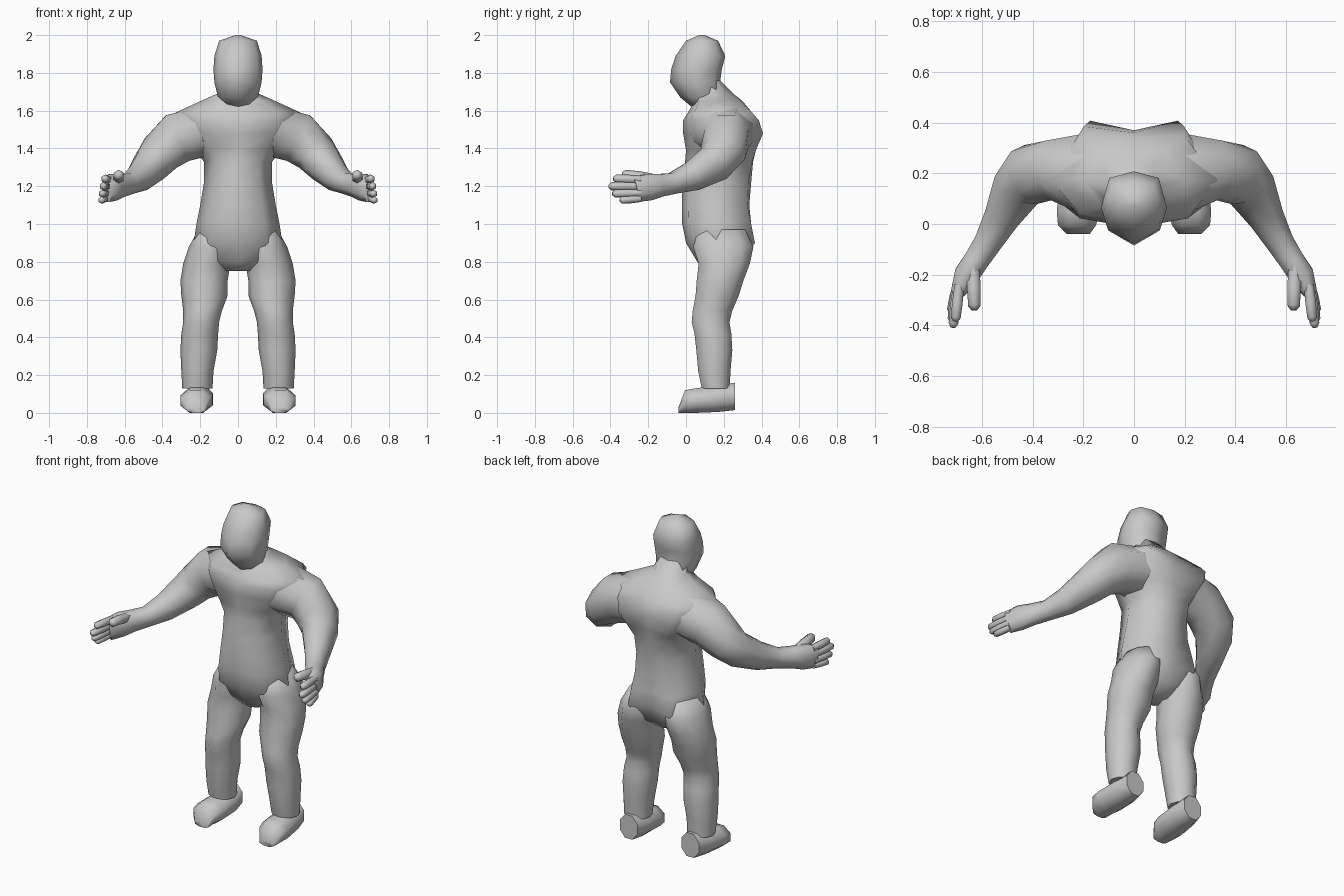
import bpy, bmesh, math
from mathutils import Vector

grey = bpy.data.materials.new("plain grey")
grey.diffuse_color = (0.58, 0.58, 0.58, 1)


def loft(name, rings, mirror=False, bm=None):
    """Skin a list of equal-length point rings, cap both ends."""
    own = bm is None
    bm = bm or bmesh.new()
    vs = [[bm.verts.new(p) for p in r] for r in rings]
    n = len(rings[0])
    for a, b in zip(vs, vs[1:]):
        for i in range(n):
            j = (i + 1) % n
            bm.faces.new((a[i], a[j], b[j], b[i]))
    bm.faces.new(vs[0])
    bm.faces.new(vs[-1])
    if own:
        finish(name, bm, mirror)


def finish(name, bm, mirror):
    bmesh.ops.recalc_face_normals(bm, faces=bm.faces)
    me = bpy.data.meshes.new(name)
    bm.to_mesh(me)
    bm.free()
    me.materials.append(grey)
    ob = bpy.data.objects.new(name, me)
    bpy.context.collection.objects.link(ob)
    bpy.ops.object.select_all(action='DESELECT')
    ob.select_set(True)
    bpy.context.view_layer.objects.active = ob
    bpy.ops.object.shade_smooth_by_angle(angle=math.radians(75))
    if mirror:
        ob.modifiers.new("mirror", 'MIRROR').use_mirror_merge = False
    return ob


def ring(c, u, v, n=8, half=False):
    """Polygon ring about c; half turns it so that its sides lie flat."""
    k = 1 / math.cos(math.pi / n) if half else 1
    off = 0.5 if half else 0
    return [Vector(c) + k * (Vector(u) * math.cos(t) + Vector(v) * math.sin(t))
            for t in ((i + off) * math.tau / n for i in range(n))]


def tube(name, path, n=8, mirror=False, bm=None):
    """Loft along a path of (x, y, z, half width, half height)."""
    pts = [Vector(p[:3]) for p in path]
    rings = []
    for i, p in enumerate(path):
        d = pts[min(i + 1, len(pts) - 1)] - pts[max(i - 1, 0)]
        side = d.cross(Vector((0, 0, 1))).normalized()
        up = side.cross(d).normalized()
        rings.append(ring(pts[i], side * p[3], up * p[4], n, True))
    loft(name, rings, mirror, bm)


# Torso: z, half width, front y, back y at spine, back y beside spine
def torso_ring(z, w, f, b, b2):
    d = b - f
    half = [(0.65 * w, f + 0.1 * d), (w, f + 0.5 * d), (0.6 * w, b2)]
    pts = [(0, f)] + half + [(0, b)] + [(-x, y) for x, y in reversed(half)]
    return [Vector((x, y, z)) for x, y in pts]


loft("torso", [torso_ring(*r) for r in [
    (0.75, 0.08, 0.10, 0.24, 0.23),
    (0.80, 0.17, 0.06, 0.29, 0.30),
    (0.90, 0.235, 0.00, 0.32, 0.365),
    (1.00, 0.22, -0.02, 0.33, 0.345),
    (1.10, 0.20, -0.022, 0.335, 0.325),
    (1.22, 0.18, -0.018, 0.345, 0.33),
    (1.33, 0.18, -0.005, 0.355, 0.35),
    (1.39, 0.23, 0.00, 0.36, 0.37),
    (1.48, 0.29, -0.015, 0.37, 0.408),
    (1.55, 0.33, -0.015, 0.36, 0.385),
    (1.59, 0.33, 0.01, 0.34, 0.35),
    (1.65, 0.20, 0.045, 0.30, 0.29),
    (1.69, 0.11, 0.05, 0.25, 0.22),
    (1.76, 0.09, 0.05, 0.18, 0.17)]])


# Head: z, half width, front y, back y, with a pointed face
def head_ring(z, w, f, b):
    m, d = f + 0.53 * (b - f), b - f
    half = [(0.8 * w, f + 0.22 * d), (w, m), (0.78 * w, b - 0.1 * d)]
    pts = [(0, f)] + half + [(0, b)] + [(-x, y) for x, y in reversed(half)]
    return [Vector((x, y, z)) for x, y in pts]


loft("head", [head_ring(*r) for r in [
    (1.62, 0.06, 0.03, 0.15), (1.67, 0.105, -0.03, 0.19),
    (1.75, 0.125, -0.085, 0.18), (1.82, 0.13, -0.078, 0.19),
    (1.89, 0.125, -0.055, 0.208), (1.97, 0.10, 0.0, 0.17),
    (2.00, 0.015, 0.07, 0.10)]])

# Legs: z, inner x, outer x, front y, back y
loft("legs", [ring(((a + b) / 2, (f + k) / 2, z), ((b - a) / 2, 0, 0),
                   (0, (k - f) / 2, 0), 10)
              for z, a, b, f, k in [
    (0.97, 0.05, 0.21, 0.06, 0.32), (0.88, 0.03, 0.26, 0.03, 0.365),
    (0.79, 0.04, 0.29, 0.06, 0.345), (0.70, 0.055, 0.305, 0.05, 0.31),
    (0.62, 0.055, 0.30, 0.045, 0.285), (0.54, 0.085, 0.29, 0.03, 0.25),
    (0.48, 0.10, 0.29, 0.025, 0.235), (0.42, 0.105, 0.30, 0.04, 0.245),
    (0.33, 0.11, 0.305, 0.05, 0.25), (0.22, 0.13, 0.30, 0.06, 0.24),
    (0.13, 0.135, 0.295, 0.08, 0.235)]], mirror=True)

# Feet: y, centre x, half width, bottom z, top z
loft("feet", [ring((x, y, (lo + hi) / 2), (w, 0, 0), (0, 0, (hi - lo) / 2), 8, True)
              for y, x, w, lo, hi in [
    (0.26, 0.21, 0.06, 0.015, 0.16), (0.17, 0.212, 0.08, 0.005, 0.145),
    (0.05, 0.22, 0.085, 0.0, 0.13), (-0.005, 0.225, 0.075, 0.0, 0.12),
    (-0.04, 0.22, 0.045, 0.0, 0.03)]], mirror=True)

# Arms running from inside the chest to the palm
tube("arms", [
    (0.18, 0.20, 1.49, 0.16, 0.13), (0.32, 0.215, 1.455, 0.115, 0.135),
    (0.41, 0.195, 1.375, 0.115, 0.105), (0.455, 0.15, 1.32, 0.10, 0.095),
    (0.52, 0.03, 1.25, 0.07, 0.075), (0.575, -0.07, 1.215, 0.055, 0.055),
    (0.62, -0.14, 1.205, 0.05, 0.06), (0.66, -0.20, 1.195, 0.05, 0.07),
    (0.695, -0.27, 1.18, 0.028, 0.065)], 8, True)

# Fingers and thumbs: base point, tip point, thickness
bm = bmesh.new()
for base, tip, r in [
        ((0.69, -0.24, 1.235), (0.705, -0.385, 1.24), 0.021),
        ((0.695, -0.24, 1.20), (0.715, -0.41, 1.20), 0.021),
        ((0.70, -0.24, 1.165), (0.72, -0.39, 1.16), 0.020),
        ((0.70, -0.24, 1.135), (0.725, -0.35, 1.125), 0.018),
        ((0.635, -0.16, 1.235), (0.63, -0.34, 1.262), 0.027)]:
    a, b = Vector(base), Vector(tip)
    tube("", [(*a.lerp(b, t), r * k, r * k)
              for t, k in [(0, 0.9), (0.5, 1), (0.9, 0.9), (1, 0.4)]], 6, bm=bm)
finish("fingers", bm, True)
